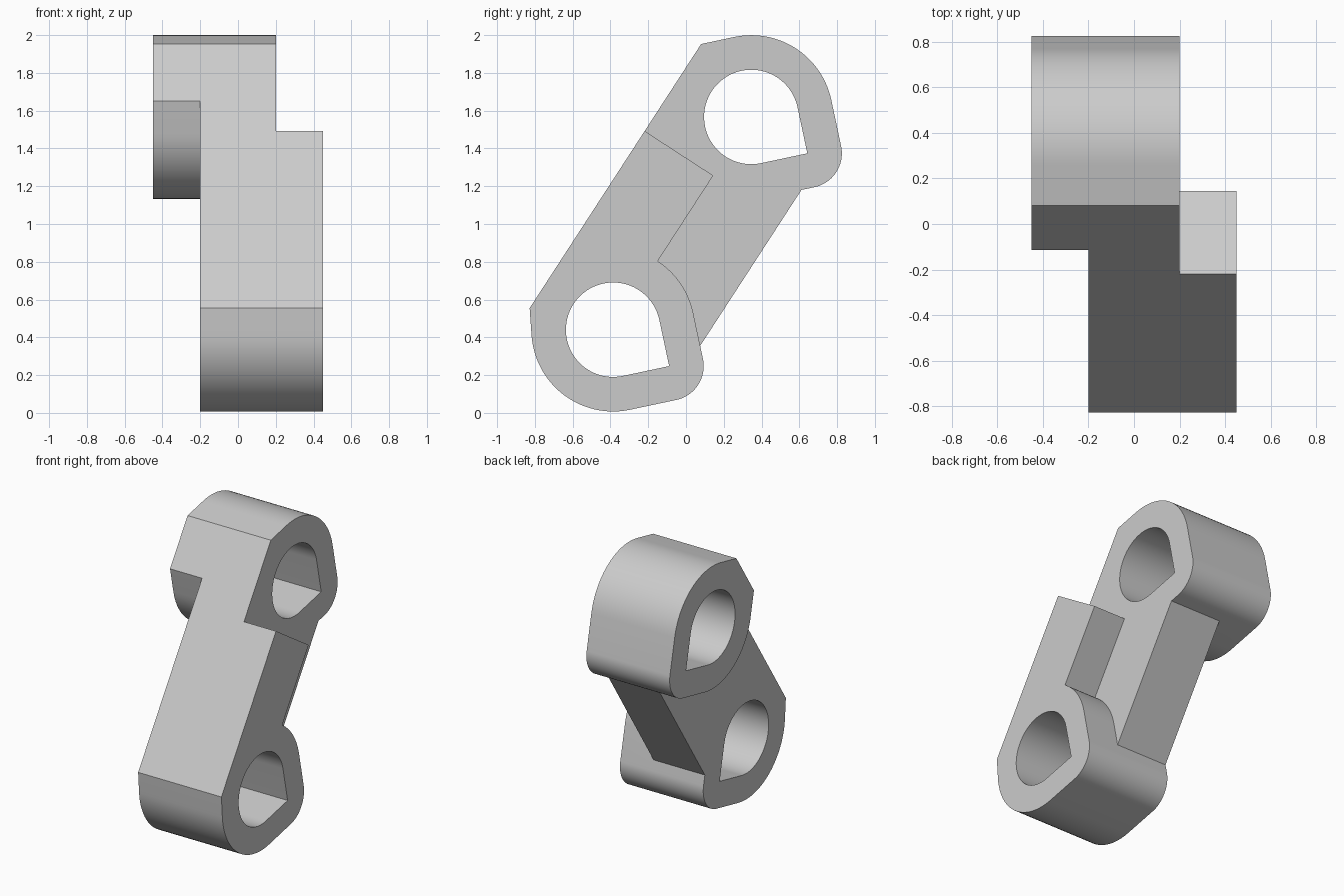
import bpy
import bmesh
from math import cos, sin, radians
from mathutils import Vector

cube = bpy.data.objects.get("Cube")
if cube:
    bpy.data.objects.remove(cube, do_unlink=True)

# Layout in the side plane (y, z): the arm leans at TILT degrees
TILT, LENGTH = 57, 1.343
HOLE, WALL = 0.25, 0.183
OUTER = HOLE + WALL
INNER_X, OUTER_X = 0.2, 0.45

grey = bpy.data.materials.new("plain grey")
grey.use_nodes = True
grey.diffuse_color = (0.6, 0.6, 0.6, 1)
grey.node_tree.nodes["Principled BSDF"].inputs["Base Color"].default_value = (0.6, 0.6, 0.6, 1)


def polar(centre, radius, angle):
    a = radians(angle)
    return centre + Vector((cos(a), sin(a))) * radius


def arc(centre, radius, start, end, step=4):
    n = max(2, round((end - start) / step))
    return [polar(centre, radius, start + (end - start) * i / n) for i in range(n + 1)]


def tangent_corner(centre, radius, start, end):
    """Where the tangents at two angles of a circle meet."""
    return polar(centre, radius / cos(radians((end - start) / 2)), (start + end) / 2)


middle = Vector((-0.02, 1.0035))
low = polar(middle, -LENGTH / 2, TILT)
high = polar(middle, LENGTH / 2, TILT)
FRONT, BACK = TILT + 90, TILT - 90       # outward directions of the arm's long sides
A, B = BACK - 45, BACK + 45              # tangents of the teardrop tip


def teardrop(centre):
    return [tangent_corner(centre, HOLE, A, B)] + arc(centre, HOLE, B, A + 360)


def lug(centre, tangents):
    """Teardrop outline grown by the wall, with square corners between tangents."""
    tip = tangent_corner(centre, HOLE, A, B)
    pts = arc(tip, WALL, A, B) + arc(centre, OUTER, B, tangents[0])
    for a, b in zip(tangents, tangents[1:]):
        pts += [tangent_corner(centre, OUTER, a, b), polar(centre, OUTER, b)]
    return pts + arc(centre, OUTER, tangents[-1], A + 360)[1:]


def bar(length, back):
    """Strip along the arm from the lower centre, from the front side to back."""
    end = polar(low, length, TILT)
    return [polar(low, back, BACK), polar(end, back, BACK),
            polar(end, OUTER, FRONT), polar(low, OUTER, FRONT)]


def prism(name, outline, x0, x1):
    bm = bmesh.new()
    clean = [p for i, p in enumerate(outline) if (p - outline[i - 1]).length > 1e-4]
    face = bm.faces.new([bm.verts.new((x0, p.x, p.y)) for p in clean])
    top = bmesh.ops.extrude_face_region(bm, geom=[face])["geom"]
    bmesh.ops.translate(bm, vec=(x1 - x0, 0, 0),
                        verts=[v for v in top if isinstance(v, bmesh.types.BMVert)])
    bmesh.ops.recalc_face_normals(bm, faces=bm.faces)
    mesh = bpy.data.meshes.new(name)
    bm.to_mesh(mesh)
    bm.free()
    mesh.materials.append(grey)
    obj = bpy.data.objects.new(name, mesh)
    bpy.context.collection.objects.link(obj)
    return obj


# Central web, two offset lugs and the stop plate beside the web
link = prism("offset_link", bar(LENGTH, OUTER), -INNER_X, INNER_X)
additions = [
    prism("lower_lug", lug(low, [FRONT, FRONT + 37]), -INNER_X, OUTER_X),
    prism("upper_lug", lug(high, [FRONT - 45, FRONT, FRONT + 45]), -OUTER_X, INNER_X),
    prism("stop_plate", bar(0.973, 0), 0, OUTER_X),
]
cutters = [prism("lower_bore", teardrop(low), -1, 1),
           prism("upper_bore", teardrop(high), -1, 1)]

# Weld the parts and bore the holes
bpy.context.view_layer.objects.active = link
for tools, operation in ((additions, 'UNION'), (cutters, 'DIFFERENCE')):
    for tool in tools:
        mod = link.modifiers.new(tool.name, 'BOOLEAN')
        mod.operation, mod.solver, mod.object = operation, 'EXACT', tool
        bpy.ops.object.modifier_apply(modifier=mod.name)
        bpy.data.objects.remove(tool, do_unlink=True)

# Merge coplanar faces, then smooth the curved walls
bm = bmesh.new()
bm.from_mesh(link.data)
bmesh.ops.remove_doubles(bm, verts=bm.verts, dist=0.0005)
bmesh.ops.dissolve_limit(bm, angle_limit=radians(0.5), verts=bm.verts, edges=bm.edges)
bm.to_mesh(link.data)
bm.free()
bpy.ops.object.select_all(action='DESELECT')
link.select_set(True)
bpy.ops.object.shade_smooth_by_angle(angle=radians(20))
